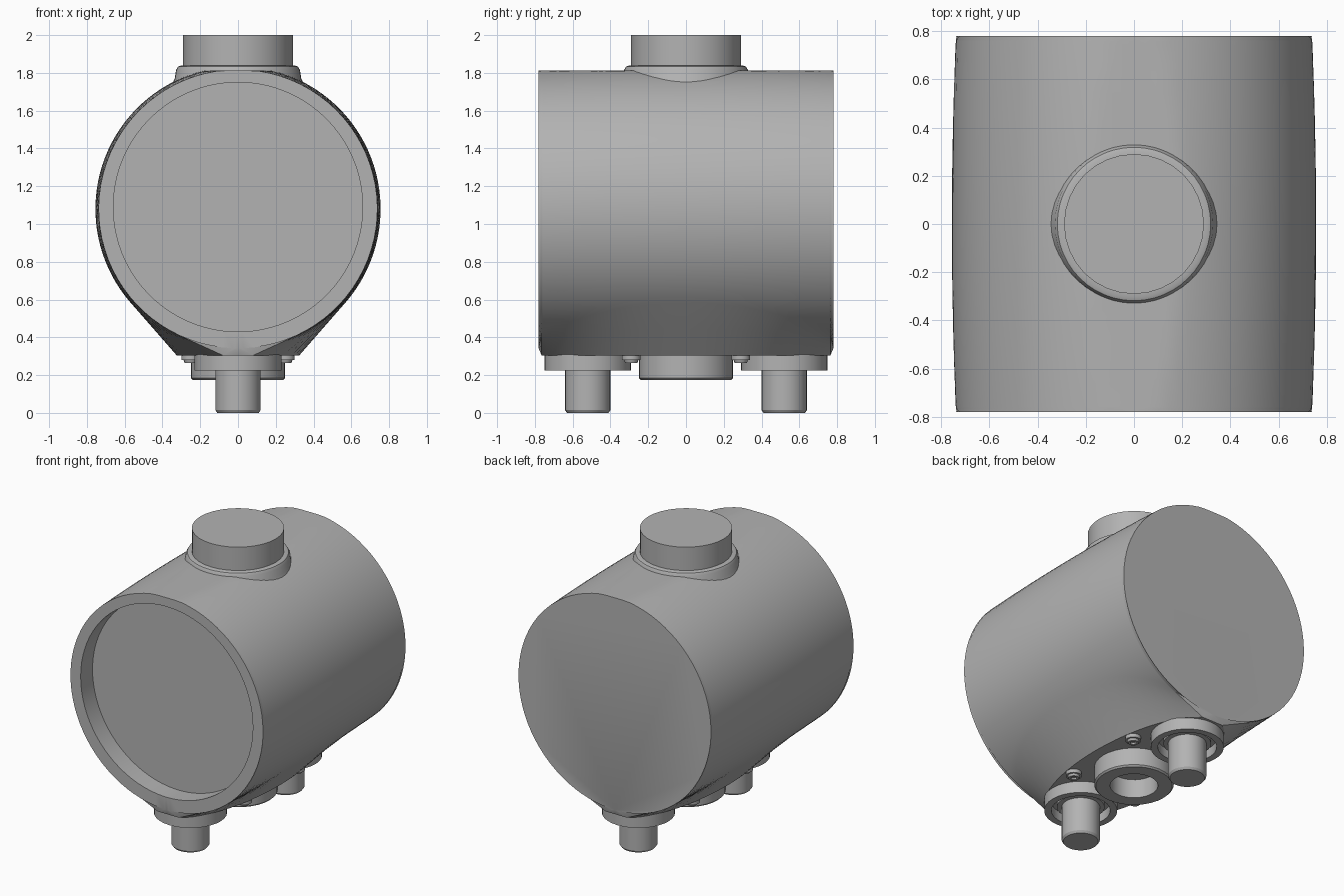
import bpy, bmesh, math
from mathutils import Vector

if "Cube" in bpy.data.objects:
    bpy.data.objects.remove(bpy.data.objects["Cube"])

grey = bpy.data.materials.new("mid_grey")
grey.use_nodes = True
colour = (0.45, 0.45, 0.45, 1)
grey.diffuse_color = colour
grey.node_tree.nodes["Principled BSDF"].inputs["Base Color"].default_value = colour


def finish(name, bm):
    bmesh.ops.remove_doubles(bm, verts=bm.verts, dist=1e-5)
    bmesh.ops.recalc_face_normals(bm, faces=bm.faces)
    mesh = bpy.data.meshes.new(name)
    bm.to_mesh(mesh)
    bm.free()
    mesh.materials.append(grey)
    obj = bpy.data.objects.new(name, mesh)
    bpy.context.collection.objects.link(obj)
    bpy.ops.object.select_all(action="DESELECT")
    obj.select_set(True)
    bpy.context.view_layer.objects.active = obj
    bpy.ops.object.shade_smooth_by_angle(angle=math.radians(30))
    return obj


def loft(name, rings, capped=True):
    """Skin a list of equal-length rings of points."""
    bm = bmesh.new()
    rows = [[bm.verts.new(p) for p in ring] for ring in rings]
    n = len(rows[0])
    for a, b in zip(rows, rows[1:]):
        for i in range(n):
            j = (i + 1) % n
            bm.faces.new((a[i], a[j], b[j], b[i]))
    if capped:
        bm.faces.new(rows[0])
        bm.faces.new(rows[-1])
    return finish(name, bm)


def lathe(name, profile, x=0, y=0, sides=32, closed=False):
    """Spin (radius, z) points about a vertical axis; closed makes a ring."""
    pts = profile + profile[:1] if closed else profile
    rings = [[(x + r * math.cos(math.tau * i / sides),
               y + r * math.sin(math.tau * i / sides), z)
              for i in range(sides)] for r, z in pts]
    return loft(name, rings, not closed)


# Barrel body: round section flaring down to a boat-shaped flat foot
CENTRE, TOP, FOOT, HALF = 1.08, 1.812, 0.305, 0.78


def section(y, radius, width, foot):
    drop = CENTRE - foot
    corner = math.atan2(-drop, width)
    tangent = corner + math.acos(radius / math.hypot(width, drop))
    half = []
    for i in range(41):
        a = math.pi / 2 + (tangent - math.pi / 2) * i / 40
        half.append((radius * math.cos(a),
                     min(TOP, CENTRE + radius * math.sin(a))))
    tx, tz = half[-1]
    half += [(tx + (width - tx) * t, tz + (foot - tz) * t) for t in (0.5, 1)]
    half.append((0, foot))
    other = [(-px, pz) for px, pz in half[-2:0:-1]]
    return [Vector((px, y, pz)) for px, pz in half + other]


end_radius = 0.738
rings = [section(HALF, end_radius, 0.001, CENTRE - end_radius - 0.0005)]
for k in range(25):
    y = 0.765 * math.cos(math.pi * k / 24)
    radius = 0.755 - 0.017 * (y / HALF) ** 2
    rings.append(section(y, radius, 0.325 * math.sqrt(1 - (y / 0.79) ** 2), FOOT))
rings.append(section(-HALF, end_radius, 0.001, CENTRE - end_radius - 0.0005))

# Round recess in the front end
for depth in (0, 0.13):
    hub = Vector((0, -HALF, 1.09))
    rings.append([hub + (p - hub).normalized() * 0.66 + Vector((0, depth, 0))
                  for p in rings[26]])
loft("barrel_body", rings)

# Neck and its collar on top
lathe("top_neck", [(0.29, 1.75), (0.29, 2.0)])
lathe("neck_collar", [(0.36, 1.72), (0.335, 1.77), (0.328, 1.815),
                      (0.318, 1.833), (0.305, 1.838), (0.28, 1.838)], sides=48)

# Pegs with cup flanges at front and back of the foot
for side, y in (("front", -0.52), ("back", 0.52)):
    lathe(side + "_peg_flange", [(0.23, 0.325), (0.23, 0.225), (0.185, 0.225),
                                 (0.185, 0.29), (0.1, 0.29), (0.1, 0.325)],
          y=y, closed=True)
    lathe(side + "_peg_collar", [(0.15, 0.3), (0.15, 0.25), (0.12, 0.25)], y=y)
    lathe(side + "_peg", [(0.12, 0.3), (0.12, 0.015), (0.11, 0.0)], y=y)

# Central outlet ring
lathe("outlet_ring", [(0.25, 0.32), (0.25, 0.185), (0.24, 0.175),
                      (0.15, 0.175), (0.15, 0.32)], closed=True)

# Screws around the outlet
for sx, x in (("left", 0.25), ("right", -0.25)):
    for sy, y in (("front", -0.29), ("back", 0.29)):
        lathe(f"{sy}_{sx}_screw", [(0.05, 0.31), (0.05, 0.28), (0.038, 0.28),
                                   (0.033, 0.265), (0.018, 0.265), (0.018, 0.278)],
              x, y, 16)
